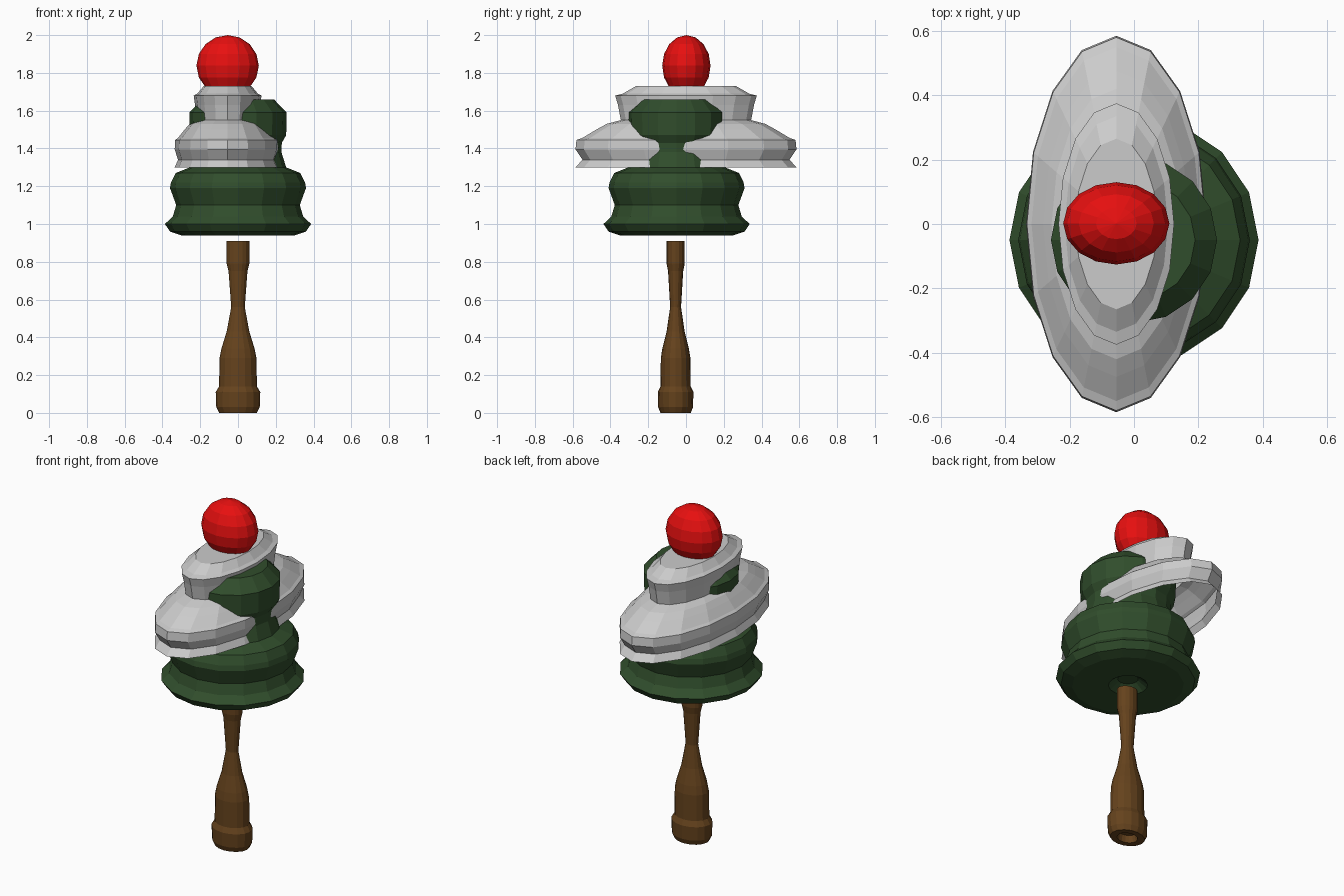
import bpy, bmesh, math

if "Cube" in bpy.data.objects:
    bpy.data.objects.remove(bpy.data.objects["Cube"])


def material(name, rgb):
    m = bpy.data.materials.new(name)
    m.diffuse_color = (*rgb, 1)
    m.use_nodes = True
    m.node_tree.nodes["Principled BSDF"].inputs["Base Color"].default_value = m.diffuse_color
    return m


def lathe(name, profile, centre, scale, mat=None, cap_start=False, cap_end=False, sides=16):
    """Spin (radius, z) points into a faceted, optionally elliptical shell."""
    bm = bmesh.new()
    rings = []
    for r, z in profile:
        ring = []
        for i in range(sides):
            a = 2 * math.pi * i / sides
            ring.append(bm.verts.new((centre[0] + r * scale[0] * math.cos(a),
                                      centre[1] + r * scale[1] * math.sin(a), z)))
        rings.append(ring)
    for low, high in zip(rings, rings[1:]):
        for i in range(sides):
            j = (i + 1) % sides
            bm.faces.new((low[i], low[j], high[j], high[i]))
    if cap_start:
        bm.faces.new(rings[0][::-1])
    if cap_end:
        bm.faces.new(rings[-1])
    me = bpy.data.meshes.new(name)
    bm.to_mesh(me)
    bm.free()
    ob = bpy.data.objects.new(name, me)
    bpy.context.collection.objects.link(ob)
    if mat:
        me.materials.append(mat)
    return ob


brown = material("brown_wood", (0.13, 0.055, 0.012))
green = material("dark_green", (0.03, 0.075, 0.025))
red = material("red", (0.8, 0.005, 0.005))
grey = material("light_grey", (0.55, 0.55, 0.55))

# Turned handle with a recessed foot
lathe("handle", [(0.05, 0.04), (0.06, 0.0), (0.10, 0.0), (0.115, 0.03), (0.118, 0.11),
                 (0.10, 0.14), (0.098, 0.29), (0.088, 0.34), (0.06, 0.43), (0.036, 0.56),
                 (0.05, 0.75), (0.06, 0.79), (0.06, 0.91)],
      (0, -0.055), (1, 0.8), brown, True, True)

# Stepped green body, recessed underneath
lathe("body", [(0.055, 0.98), (0.105, 0.94), (0.30, 0.94), (0.36, 0.96), (0.387, 1.0),
               (0.345, 1.04), (0.327, 1.10), (0.36, 1.19), (0.355, 1.22), (0.33, 1.27),
               (0.255, 1.30), (0.23, 1.38), (0.232, 1.43), (0.255, 1.47), (0.258, 1.59),
               (0.19, 1.66)],
      (0, -0.05), (1, 1), green, True, True)

# Hollow elliptical two-tier swirl
lathe("swirl", [(0.585, 1.30), (0.548, 1.34), (0.585, 1.395), (0.58, 1.445), (0.55, 1.455),
                (0.475, 1.50), (0.42, 1.53), (0.345, 1.55), (0.36, 1.63), (0.375, 1.68),
                (0.335, 1.69), (0.265, 1.73), (0.24, 1.73)],
      (-0.055, 0), (0.479, 1), grey, False, True)

# Squashed ball on top
bpy.ops.mesh.primitive_uv_sphere_add(segments=16, ring_count=8, radius=1, location=(-0.055, 0.002, 1.838))
ball = bpy.context.object
ball.name = "ball"
ball.scale = (0.165, 0.128, 0.162)
ball.data.materials.append(red)
